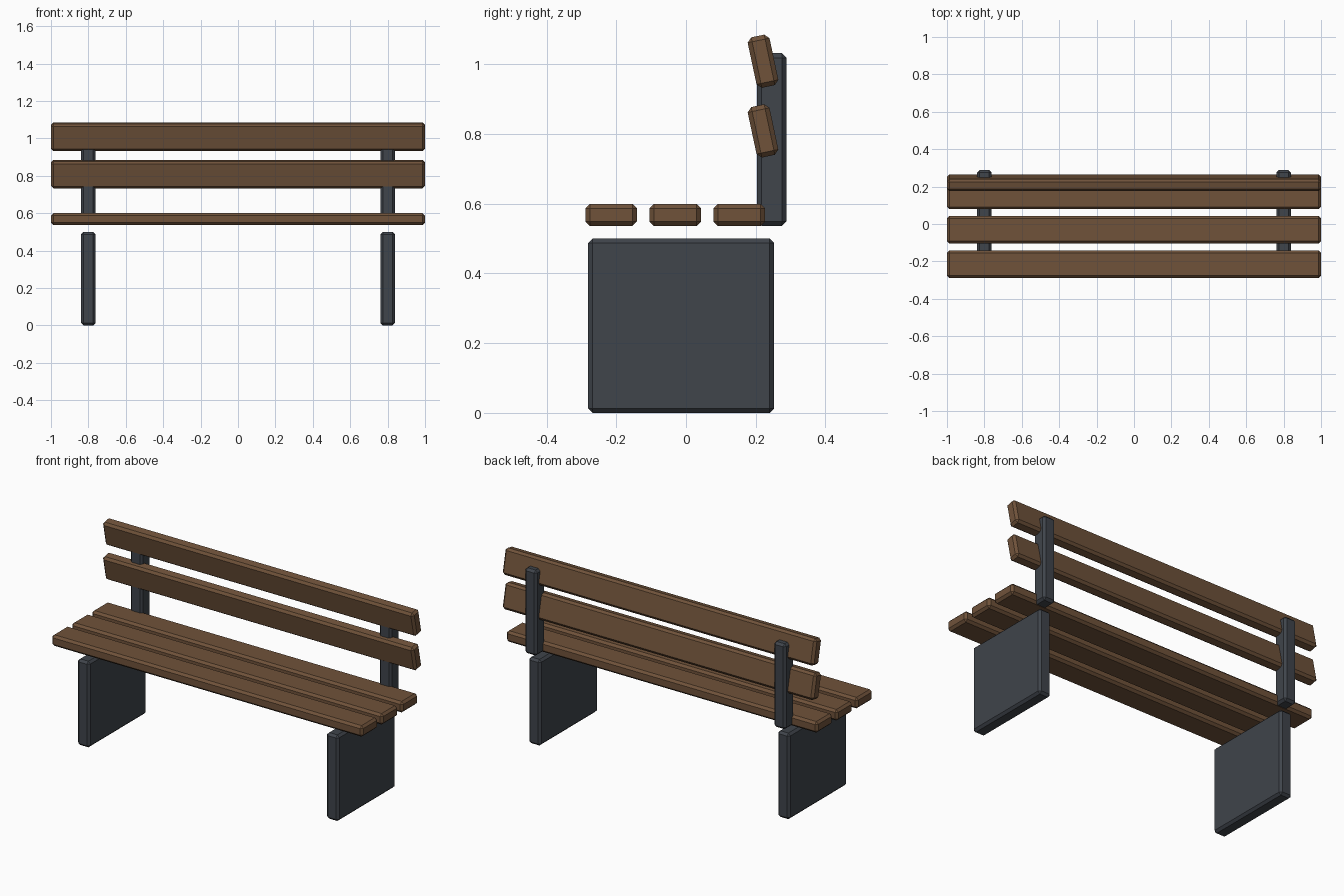
import bpy, bmesh
from math import radians
from mathutils import Matrix, Vector

if "Cube" in bpy.data.objects:
    bpy.data.objects.remove(bpy.data.objects["Cube"])


def make_material(name, colour):
    mat = bpy.data.materials.new(name)
    mat.use_nodes = True
    mat.diffuse_color = (*colour, 1)
    mat.node_tree.nodes["Principled BSDF"].inputs["Base Color"].default_value = (*colour, 1)
    return mat


wood = make_material("brown_wood", (0.16, 0.085, 0.042))
metal = make_material("dark_grey_metal", (0.05, 0.058, 0.07))


def bevelled_box(name, centre, size, mat, bevel=0.013, tilt=0):
    """Flat-shaded box with chamfered edges, tilted about x."""
    bm = bmesh.new()
    bmesh.ops.create_cube(bm, size=1, matrix=Matrix.Diagonal((*size, 1)))
    bmesh.ops.bevel(bm, geom=bm.edges[:], offset=bevel, segments=1, affect='EDGES')
    mesh = bpy.data.meshes.new(name)
    bm.to_mesh(mesh)
    bm.free()
    mesh.materials.append(mat)
    obj = bpy.data.objects.new(name, mesh)
    obj.location = Vector(centre)
    obj.rotation_euler.x = radians(tilt)
    bpy.context.collection.objects.link(obj)
    return obj


plank = (2, 0.148, 0.064)

# Seat planks
for label, y in (("front", -0.215), ("middle", -0.031), ("rear", 0.153)):
    bevelled_box(f"seat_plank_{label}", (0, y, 0.568), plank, wood)

# Backrest planks, leaning over the seat
for label, z in (("lower", 0.809), ("upper", 1.009)):
    bevelled_box(f"back_plank_{label}", (0, 0.221, z),
                 (plank[0], plank[2], plank[1]), wood, tilt=12)

# Slab legs and backrest posts
for side, x in (("left", 0.8), ("right", -0.8)):
    bevelled_box(f"leg_{side}", (x, -0.014, 0.25), (0.078, 0.534, 0.5), metal)
    bevelled_box(f"back_post_{side}", (x, 0.246, 0.784), (0.078, 0.084, 0.496), metal)
